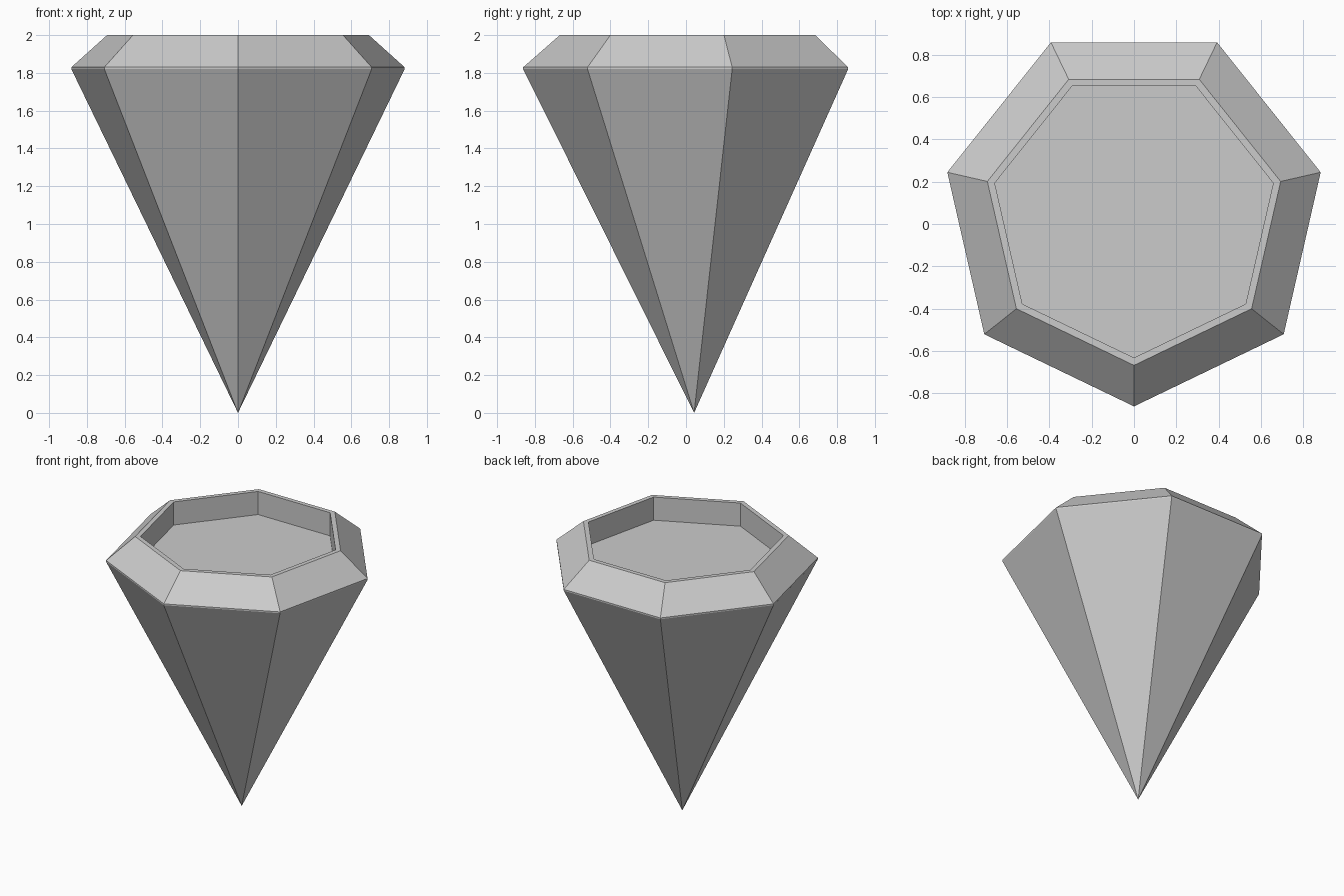
import bpy, bmesh
from math import sin, cos, pi

cube = bpy.data.objects.get("Cube")
if cube:
    bpy.data.objects.remove(cube)

SIDES = 7
CENTRE_Y = 0.043

# Plain grey stone
grey = bpy.data.materials.new("grey_stone")
grey.use_nodes = True
colour = (0.6, 0.6, 0.6, 1)
grey.diffuse_color = colour
grey.node_tree.nodes["Principled BSDF"].inputs["Base Color"].default_value = colour


def ring(bm, radius, z):
    """Heptagon of vertices with one corner at the front."""
    angles = [2 * pi * i / SIDES for i in range(SIDES)]
    return [bm.verts.new((radius * sin(a), CENTRE_Y - radius * cos(a), z))
            for a in angles]


def faceted_gem(name, profile):
    """Seven-sided solid: a tip, stacked rings, and a flat floor in the last."""
    bm = bmesh.new()
    tip = bm.verts.new((0, CENTRE_Y, 0))
    rings = [ring(bm, r, z) for r, z in profile]
    for i in range(SIDES):
        j = (i + 1) % SIDES
        bm.faces.new((tip, rings[0][j], rings[0][i]))
        for low, high in zip(rings, rings[1:]):
            bm.faces.new((low[i], low[j], high[j], high[i]))
    bm.faces.new(rings[-1])
    bmesh.ops.recalc_face_normals(bm, faces=bm.faces)
    mesh = bpy.data.meshes.new(name)
    bm.to_mesh(mesh)
    bm.free()
    mesh.materials.append(grey)
    obj = bpy.data.objects.new(name, mesh)
    bpy.context.collection.objects.link(obj)
    return obj


# Pavilion, thin girdle, sloped crown, narrow rim, recess wall and floor
faceted_gem("faceted_gem", [
    (0.905, 1.82),
    (0.905, 1.83),
    (0.711, 2.0),
    (0.675, 2.0),
    (0.675, 1.83),
])
